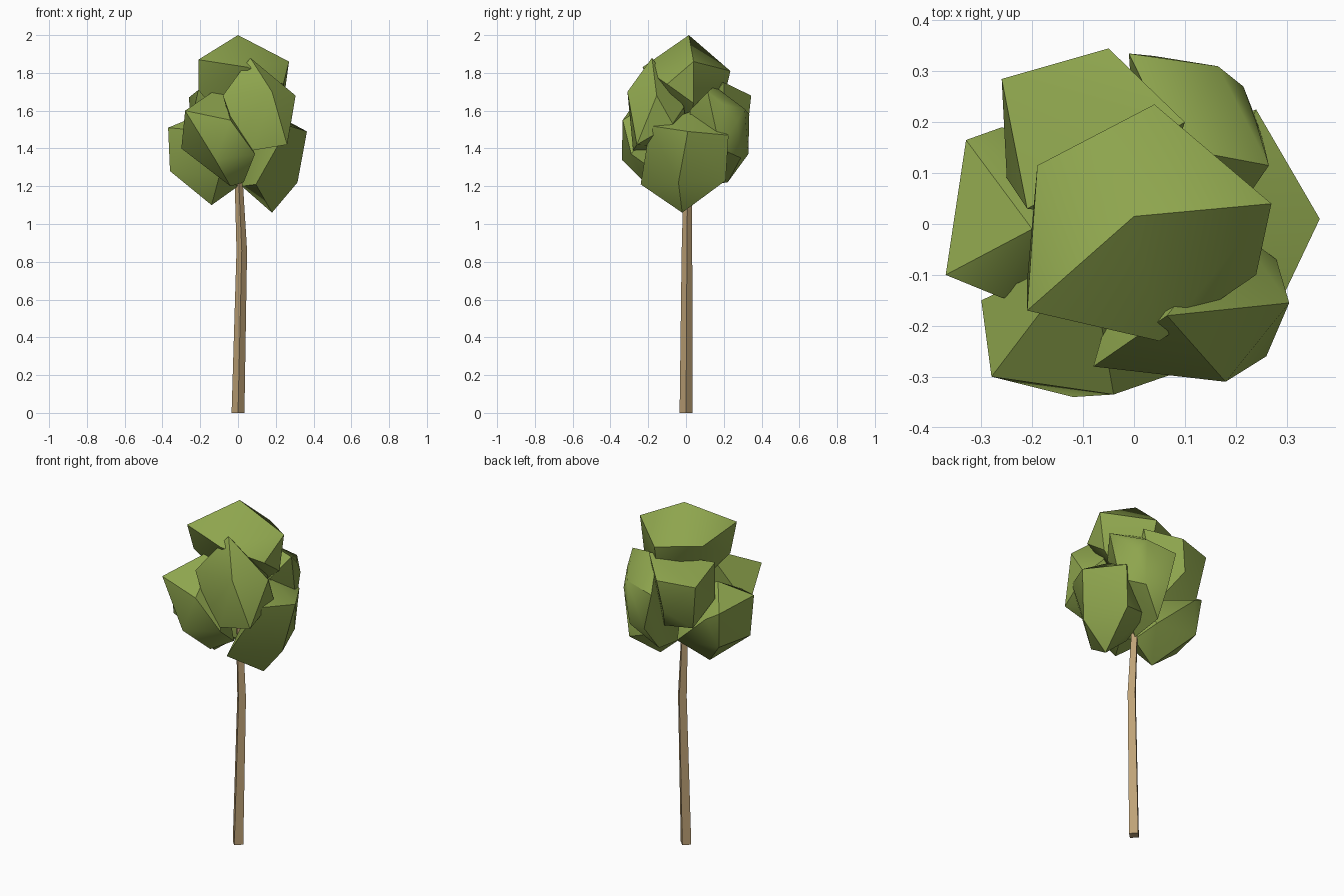
import bpy
import bmesh
import math
from mathutils import Vector

# Remove the default object
default_cube = bpy.data.objects.get("Cube")
if default_cube:
    bpy.data.objects.remove(default_cube, do_unlink=True)


def make_material(name, colour):
    material = bpy.data.materials.new(name)
    material.use_nodes = True
    rgba = (*colour, 1)
    material.diffuse_color = rgba
    shader = next(n for n in material.node_tree.nodes if n.type == "BSDF_PRINCIPLED")
    shader.inputs["Base Color"].default_value = rgba
    shader.inputs["Roughness"].default_value = 0.9
    return material


leaf_green = make_material("leaf green", (0.27, 0.375, 0.075))
bark_tan = make_material("bark tan", (0.52, 0.365, 0.185))


def finish(bm, name, material, smooth_angle):
    """Turn a bmesh into a named, coloured object with sharp creases."""
    bmesh.ops.recalc_face_normals(bm, faces=bm.faces)
    mesh = bpy.data.meshes.new(name)
    bm.to_mesh(mesh)
    bm.free()
    mesh.materials.append(material)
    obj = bpy.data.objects.new(name, mesh)
    bpy.context.collection.objects.link(obj)
    bpy.ops.object.select_all(action="DESELECT")
    obj.select_set(True)
    bpy.context.view_layer.objects.active = obj
    bpy.ops.object.shade_smooth_by_angle(angle=math.radians(smooth_angle))
    return obj


def leaf_clump(name, corners):
    """A faceted clump of leaves: the convex hull of a few corner points."""
    bm = bmesh.new()
    for corner in corners:
        bm.verts.new(corner)
    hull = bmesh.ops.convex_hull(bm, input=bm.verts[:])
    loose = {e for e in hull["geom_interior"] + hull["geom_unused"]
             if isinstance(e, bmesh.types.BMVert)}
    bmesh.ops.delete(bm, geom=list(loose), context="VERTS")
    return finish(bm, name, leaf_green, 40)


def bent_trunk(name, sections):
    """A four-sided tapering trunk through (centre, radius) sections."""
    bm = bmesh.new()
    rings = []
    for centre, radius in sections:
        ring = []
        for side in range(4):
            angle = side * math.pi / 2
            offset = Vector((math.cos(angle), math.sin(angle), 0)) * radius
            ring.append(bm.verts.new(Vector(centre) + offset))
        rings.append(ring)
    for lower, upper in zip(rings, rings[1:]):
        for side in range(4):
            after = (side + 1) % 4
            bm.faces.new((lower[side], lower[after], upper[after], upper[side]))
    bm.faces.new(rings[0][::-1])
    bm.faces.new(rings[-1])
    return finish(bm, name, bark_tan, 30)


# Trunk, leaning gently and running up into the leaves
bent_trunk("trunk", [
    ((0, 0, 0), .034),
    ((.02, .005, .86), .028),
    ((.005, .008, 1.2), .022),
    ((0, 0, 1.4), .015),
])

# Crown clump at the top
leaf_clump("top_leaves", [
    (0, .015, 2), (-.21, -.17, 1.87), (-.19, .115, 1.83), (.04, .235, 1.81),
    (.27, .04, 1.86), (.05, -.23, 1.83), (.24, -.1, 1.74),
    (-.21, -.11, 1.71), (.05, .19, 1.62), (.24, .04, 1.64), (0, 0, 1.45),
])

# Clumps around the front
leaf_clump("front_left_leaves", [
    (.065, -.18, 1.88), (.305, -.155, 1.68), (.18, -.31, 1.7),
    (-.08, -.28, 1.68), (.26, -.26, 1.42), (.08, -.28, 1.39),
    (0, -.28, 1.46), (.28, -.07, 1.53), (.2, -.01, 1.62), (0, 0, 1.4),
])
leaf_clump("front_right_leaves", [
    (-.28, -.3, 1.6), (-.09, -.05, 1.73), (-.04, -.335, 1.55),
    (-.12, -.34, 1.34), (.09, -.29, 1.37), (-.04, -.2, 1.2),
    (-.3, -.15, 1.4), (.03, -.08, 1.22),
])

# Clumps on the two sides
leaf_clump("left_leaves", [
    (.365, .01, 1.49), (.24, .225, 1.47), (.27, -.19, 1.52), (.16, .04, 1.6),
    (.095, -.24, 1.21), (.315, -.04, 1.22), (.22, .21, 1.23),
    (.18, -.02, 1.06), (.02, -.04, 1.2), (.02, .14, 1.28),
])
leaf_clump("right_leaves", [
    (-.37, -.1, 1.51), (-.33, .165, 1.49), (-.2, -.01, 1.58), (-.26, -.145, 1.5),
    (-.36, -.08, 1.28), (-.31, .14, 1.28), (-.14, -.02, 1.1), (-.26, .19, 1.45),
    (-.1, -.15, 1.25), (0, 0, 1.2), (-.04, .14, 1.25), (0, .02, 1.5),
])

# Clumps around the back
leaf_clump("back_right_leaves", [
    (-.26, .285, 1.67), (-.05, .345, 1.68), (.1, .2, 1.75), (-.21, .03, 1.71),
    (-.25, .09, 1.53), (-.08, .325, 1.5), (-.22, .25, 1.41),
    (0, .2, 1.35), (.03, 0, 1.5),
])
leaf_clump("back_left_leaves", [
    (-.01, .335, 1.58), (.165, .31, 1.61), (.24, .2, 1.63), (.265, .115, 1.7),
    (.08, .15, 1.73), (.215, .27, 1.54), (.04, .33, 1.37), (.16, .29, 1.35),
    (.25, .18, 1.4), (.02, .22, 1.22), (.01, .02, 1.2), (.2, .02, 1.6),
])
